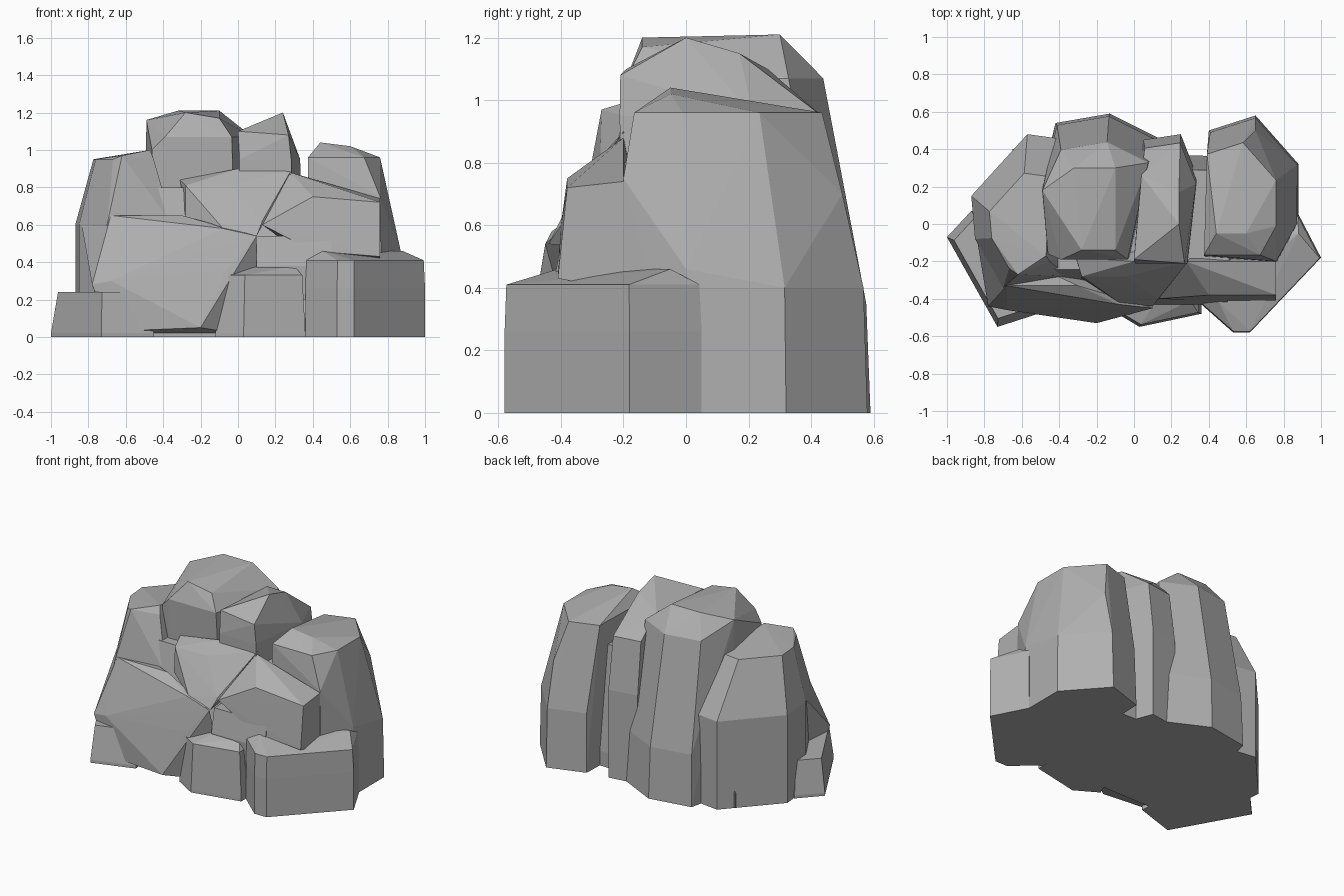
import bpy
import bmesh
from mathutils import Vector

old_cube = bpy.data.objects.get("Cube")
if old_cube:
    bpy.data.objects.remove(old_cube, do_unlink=True)


def make_material(name, colour):
    material = bpy.data.materials.new(name)
    material.use_nodes = True
    material.diffuse_color = colour
    shader = material.node_tree.nodes["Principled BSDF"]
    shader.inputs["Base Color"].default_value = colour
    return material


stone = make_material("grey stone", (.43, .43, .43, 1))


def faceted_stone(name, corners):
    """Wrap corner points in a faceted convex stone."""
    mesh = bpy.data.meshes.new(name)
    bm = bmesh.new()
    for corner in corners:
        bm.verts.new(corner)
    hull = bmesh.ops.convex_hull(bm, input=list(bm.verts))
    inner = [item for item in hull["geom_interior"] if isinstance(item, bmesh.types.BMVert)]
    bmesh.ops.delete(bm, geom=inner, context="VERTS")
    bmesh.ops.recalc_face_normals(bm, faces=list(bm.faces))
    bm.to_mesh(mesh)
    bm.free()
    mesh.materials.append(stone)
    rock = bpy.data.objects.new(name, mesh)
    bpy.context.collection.objects.link(rock)


def block(name, plan, shoulder, height, waist=1, crown=.8, lean=(0, 0), peaks=()):
    """Raise a plan outline to the shoulder, then taper and lean it to the crown."""
    outline = [Vector(point) for point in plan]
    centre = sum(outline, Vector((0, 0))) / len(outline)
    corners = list(peaks)
    for point in outline:
        middle = centre + (point - centre) * waist
        top = centre + (point - centre) * crown + Vector(lean)
        corners += [(*point, 0), (*middle, shoulder), (*top, height)]
    faceted_stone(name, corners)


def ledge(name, profile, right, left, drop=0, peaks=()):
    """Sweep a side profile across the front, lowering its left end."""
    corners = list(peaks)
    for y, z in profile:
        corners += [(right, y, z), (left, y, z - drop)]
    faceted_stone(name, corners)


# Tall buttresses, from the rock's right to its left
block("right_buttress",
      plan=[(-.87, .15), (-.57, .48), (-.35, .45), (-.35, -.28), (-.7, -.34), (-.85, -.08)],
      shoulder=.6, height=.95, crown=.62, lean=(0, -.05),
      peaks=[(-.62, -.27, .97), (-.47, -.17, 1)])

block("central_peak",
      plan=[(-.42, -.15), (0, -.15), (.13, .46), (-.13, .59), (-.42, .54), (-.5, .2)],
      shoulder=.35, height=1.07, waist=.96, crown=.85, lean=(0, -.1),
      peaks=[(-.28, -.14, 1.2), (-.1, -.14, 1.17), (-.32, .3, 1.21), (-.1, .3, 1.21),
             (-.49, .18, 1.16), (-.46, -.16, 1)])

block("middle_ridge",
      plan=[(0, -.2), (.29, -.2), (.34, .25), (.25, .48), (.05, .45)],
      shoulder=.6, height=.95, crown=.95, lean=(0, -.03),
      peaks=[(.24, 0, 1.2), (.24, .17, 1.15), (.27, -.21, 1.08), (0, -.19, 1.1), (.04, .26, 1.1)])

block("left_buttress",
      plan=[(.38, -.2), (.77, -.2), (.88, 0), (.88, .32), (.65, .58), (.4, .5)],
      shoulder=.4, height=.96, waist=.97, crown=.77, lean=(-.07, -.05),
      peaks=[(.44, -.05, 1.04), (.6, -.05, 1.02), (.76, -.2, .75), (.87, 0, .46),
             (.65, .5, .7)])

# Stepped ledges across the front
ledge("left_shoulder",
      profile=[(-.2, .77), (-.38, .75), (-.41, .46), (-.1, .4)],
      right=.4, left=.76, drop=.03,
      peaks=[(.13, -.4, .6), (.28, -.2, .88)])

faceted_stone("upper_ledge", [
    (-.31, -.18, .84), (0, -.2, .9), (.29, -.2, .9), (-.28, -.28, .81),
    (-.04, -.28, .81), (-.28, -.29, .64), (.13, -.4, .62), (-.08, -.42, .58),
    (.1, -.44, .54), (0, 0, .5)])

ledge("lower_ledge",
      profile=[(-.33, .65), (-.46, .3), (-.45, .03), (-.2, 0)],
      right=-.68, left=-.3,
      peaks=[(-.78, -.44, .28), (-.2, -.53, .05), (.1, -.45, .54), (-.08, -.43, .58),
             (-.06, -.48, .36), (.1, -.3, 0), (-.84, -.08, .62)])

ledge("low_step",
      profile=[(-.4, .54), (-.43, .38), (-.42, .2), (-.2, .54), (-.2, .2)],
      right=.1, left=.5)

# Foot stones around the front of the base
block("right_foot",
      plan=[(-1, -.07), (-.87, .07), (-.5, 0), (-.45, -.46), (-.73, -.55)],
      shoulder=.02, height=.24, crown=.87)

block("middle_foot",
      plan=[(-.12, -.46), (.03, -.55), (.36, -.48), (.36, -.2), (0, -.2)],
      shoulder=.02, height=.33, crown=.93,
      peaks=[(.12, -.41, .38), (.3, -.41, .38)])

block("left_foot",
      plan=[(.36, -.43), (.53, -.58), (.62, -.58), (1, -.18), (.88, .05), (.45, -.1)],
      shoulder=.26, height=.41, crown=.98,
      peaks=[(.88, -.05, .46), (.45, -.41, .46)])

# Buried core that closes the crevices
block("core",
      plan=[(-.7, -.4), (.7, -.4), (.8, .35), (-.65, .4)],
      shoulder=.1, height=.8, crown=.7, lean=(0, .04))
